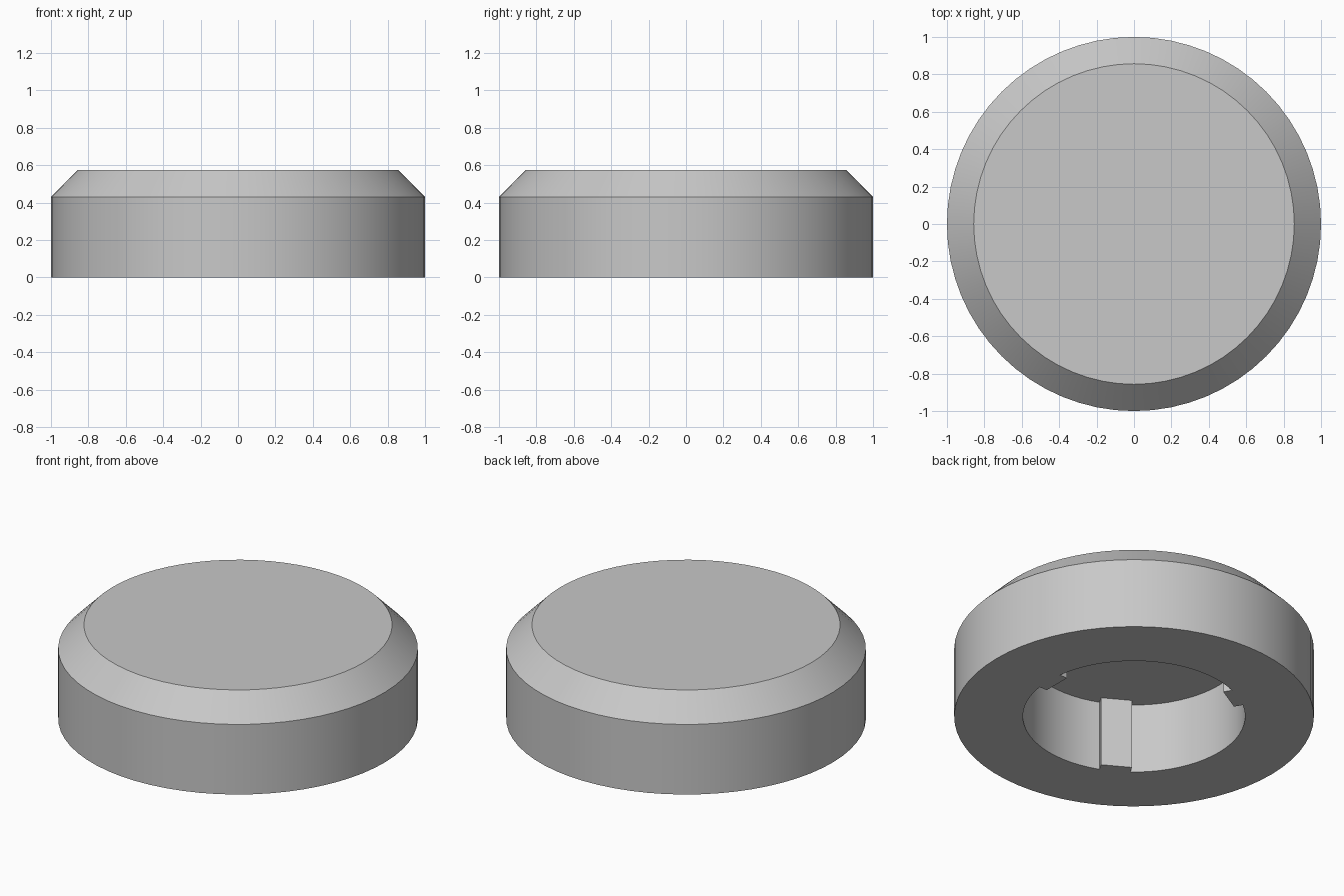
import bpy, bmesh
from math import sin, cos, asin, radians, tau
from mathutils import Matrix, Vector

old = bpy.data.objects.get("Cube")
if old:
    bpy.data.objects.remove(old)

SEGMENTS = 64
HEIGHT, SHOULDER, TOP_RADIUS = 0.575, 0.43, 0.857
BORE_RADIUS, BORE_DEPTH = 0.618, 0.43
KEY_FACE, KEY_HALF = 0.56, 0.0875
KEYS = 3

grey = bpy.data.materials.new("plain grey")
grey.use_nodes = True
colour = (0.58, 0.58, 0.58, 1)
grey.diffuse_color = colour
grey.node_tree.nodes["Principled BSDF"].inputs["Base Color"].default_value = colour


def make_prism(name, rings):
    """Stack equal-length rings of points and cap both ends."""
    bm = bmesh.new()
    loops = [[bm.verts.new(p) for p in ring] for ring in rings]
    n = len(loops[0])
    for low, high in zip(loops, loops[1:]):
        for i in range(n):
            j = (i + 1) % n
            bm.faces.new((low[i], low[j], high[j], high[i]))
    bm.faces.new(loops[0][::-1])
    bm.faces.new(loops[-1])
    bmesh.ops.recalc_face_normals(bm, faces=bm.faces)
    mesh = bpy.data.meshes.new(name)
    bm.to_mesh(mesh)
    bm.free()
    mesh.materials.append(grey)
    obj = bpy.data.objects.new(name, mesh)
    bpy.context.collection.objects.link(obj)
    return obj


def circle(radius, z):
    return [(radius * cos(tau * i / SEGMENTS), radius * sin(tau * i / SEGMENTS), z)
            for i in range(SEGMENTS)]


# Solid cap with a chamfered upper rim
cap = make_prism("cap_body", [circle(1, 0), circle(1, SHOULDER), circle(TOP_RADIUS, HEIGHT)])

# Blind bore outline: arcs interrupted by flat-faced keys pointing inward
outline = []
edge = asin(KEY_HALF / BORE_RADIUS)
steps = 20
for k in range(KEYS):
    turn = Matrix.Rotation(tau * k / KEYS, 2)
    sector = [Vector((KEY_FACE, -KEY_HALF)), Vector((KEY_FACE, KEY_HALF))]
    for s in range(steps + 1):
        a = edge + (tau / KEYS - 2 * edge) * s / steps
        sector.append(Vector((BORE_RADIUS * cos(a), BORE_RADIUS * sin(a))))
    outline += [turn @ p for p in sector]

cutter = make_prism("bore_cutter", [[(p.x, p.y, z) for p in outline] for z in (-0.2, BORE_DEPTH)])
cutter.hide_render = True

# Cut the keyed bore into the underside
cut = cap.modifiers.new("keyed bore", "BOOLEAN")
cut.operation = "DIFFERENCE"
cut.solver = "EXACT"
cut.object = cutter
bpy.ops.object.select_all(action="DESELECT")
cap.select_set(True)
bpy.context.view_layer.objects.active = cap
bpy.ops.object.modifier_apply(modifier=cut.name)
bpy.data.objects.remove(cutter)

bpy.ops.object.shade_smooth_by_angle(angle=radians(25))
